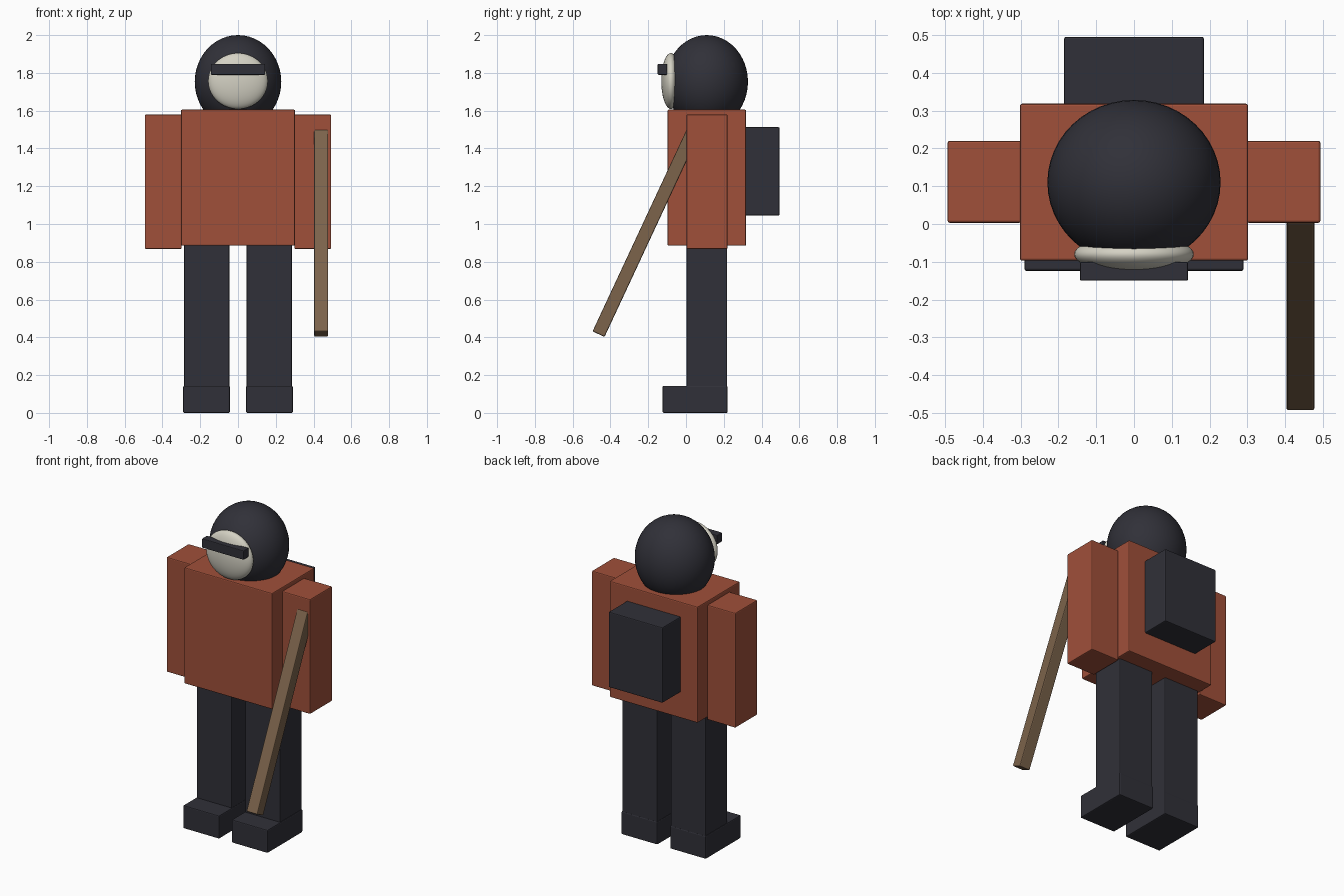
import bpy
from math import radians, sin, cos
from mathutils import Vector

if "Cube" in bpy.data.objects:
    bpy.data.objects.remove(bpy.data.objects["Cube"], do_unlink=True)


def material(name, rgb):
    m = bpy.data.materials.new(name)
    m.use_nodes = True
    colour = (*rgb, 1)
    m.diffuse_color = colour
    m.node_tree.nodes["Principled BSDF"].inputs["Base Color"].default_value = colour
    return m


rust = material("rust cloth", (0.35, 0.08, 0.042))
dark = material("dark charcoal", (0.03, 0.03, 0.04))
ivory = material("ivory", (0.66, 0.64, 0.55))
wood = material("wood", (0.2, 0.125, 0.07))


def finish(name, mat):
    ob = bpy.context.object
    ob.name = name
    ob.data.materials.append(mat)
    return ob


def block(name, low, high, mat, bevel=0.006):
    """Softly bevelled box between two corners."""
    low, high = Vector(low), Vector(high)
    bpy.ops.mesh.primitive_cube_add(size=1, location=(low + high) / 2)
    ob = finish(name, mat)
    ob.scale = high - low
    bpy.ops.object.transform_apply(location=False, rotation=False, scale=True)
    mod = ob.modifiers.new("soft edges", "BEVEL")
    mod.width = bevel
    mod.segments = 2
    return ob


def ellipsoid(name, centre, radii, mat):
    bpy.ops.mesh.primitive_uv_sphere_add(segments=48, ring_count=24, radius=1, location=centre)
    ob = finish(name, mat)
    ob.scale = radii
    bpy.ops.object.transform_apply(location=False, rotation=False, scale=True)
    bpy.ops.object.shade_smooth()
    return ob


# Body and backpack
block("torso", (-0.302, -0.097, 0.885), (0.302, 0.318, 1.605), rust)
block("backpack", (-0.185, 0.31, 1.045), (0.185, 0.495, 1.513), dark)

# Paired limbs
for side, s in (("left", 1), ("right", -1)):
    def limb(name, x0, x1, y, z, mat):
        xs = sorted((s * x0, s * x1))
        block(f"{side}_{name}", (xs[0], y[0], z[0]), (xs[1], y[1], z[1]), mat)

    limb("arm", 0.298, 0.493, (0.003, 0.22), (0.868, 1.58), rust)
    limb("leg", 0.046, 0.286, (0.003, 0.218), (0.1, 0.9), dark)
    limb("boot", 0.043, 0.29, (-0.124, 0.22), (0, 0.143), dark)

# Head with face mask and visor
ellipsoid("head", (0, 0.11, 1.753), (0.229, 0.218, 0.247), dark)
ellipsoid("face_mask", (0, -0.08, 1.757), (0.158, 0.051, 0.148), ivory)
block("visor", (-0.143, -0.15, 1.79), (0.143, -0.1, 1.847), dark, 0.004)

# Staff leaning forward out of the left hand
tilt, length = radians(25), 1.18
foot = Vector((0.44, -0.463, 0.417))
axis = Vector((0, sin(tilt), cos(tilt)))
staff = block("staff", (-0.037, -0.035, -length / 2), (0.037, 0.035, length / 2), wood)
staff.rotation_euler.x = -tilt
staff.location = foot + axis * length / 2
